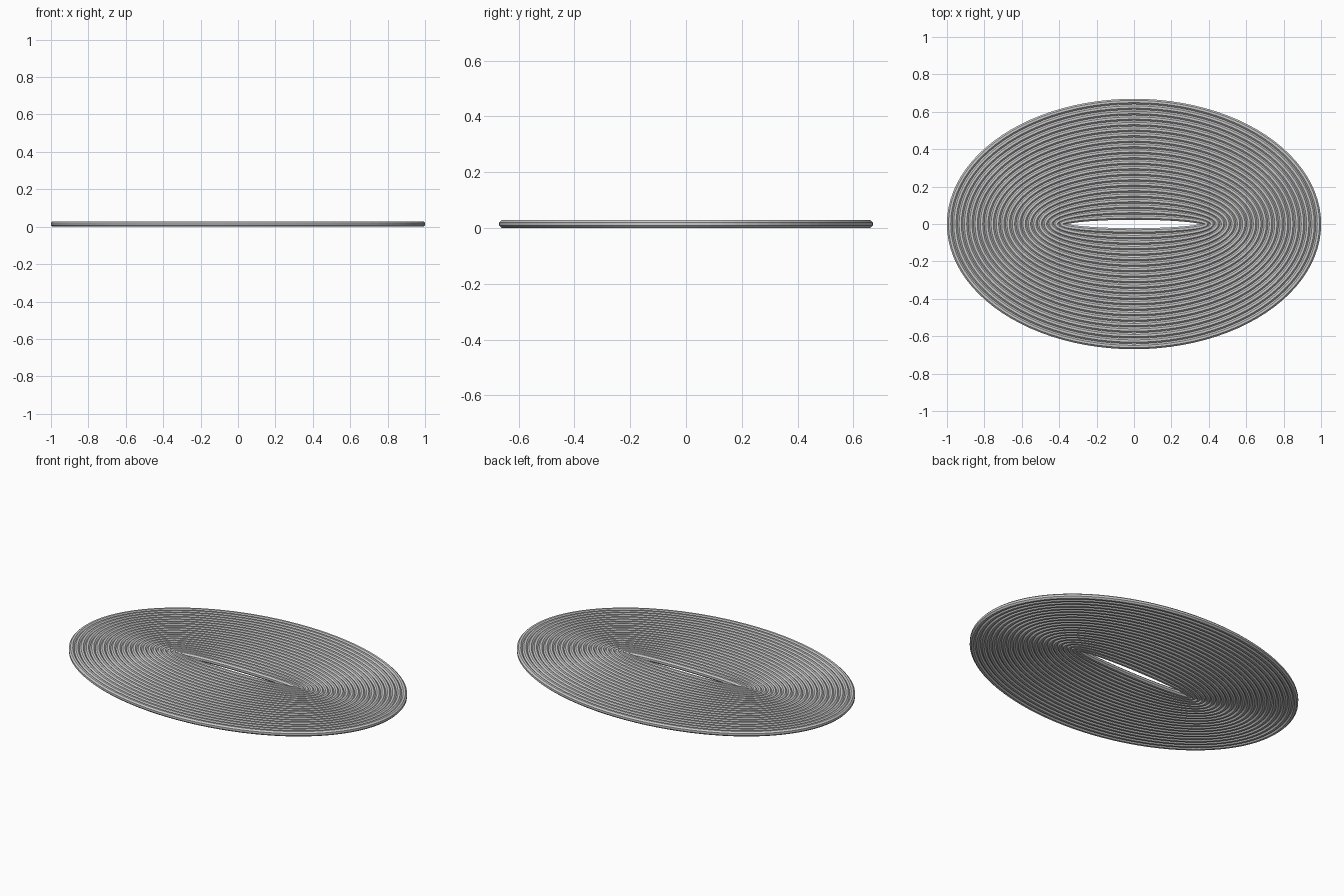
import bpy, bmesh
from math import sin, cos, pi, hypot

if "Cube" in bpy.data.objects:
    bpy.data.objects.remove(bpy.data.objects["Cube"])

RINGS, SEGS, SIDES, R = 22, 96, 8, 0.0145
OUTER, INNER = (0.986, 0.655), (0.388, 0.037)


def oval_cord(name, a, b):
    """Closed cord of octagonal section following an ellipse."""
    bm = bmesh.new()
    loops = []
    for i in range(SEGS):
        t = 2 * pi * i / SEGS
        x, y = a * cos(t), b * sin(t)
        nx, ny = b * cos(t), a * sin(t)
        n = hypot(nx, ny)
        loop = []
        for j in range(SIDES):
            p = 2 * pi * (j + 0.5) / SIDES
            k = R / cos(pi / SIDES)
            o = k * cos(p)
            loop.append(bm.verts.new((x + o * nx / n, y + o * ny / n, R + k * sin(p))))
        loops.append(loop)
    for i in range(SEGS):
        p, q = loops[i], loops[(i + 1) % SEGS]
        for j in range(SIDES):
            k = (j + 1) % SIDES
            bm.faces.new((p[j], q[j], q[k], p[k]))
    mesh = bpy.data.meshes.new(name)
    bm.to_mesh(mesh)
    bm.free()
    bpy.context.collection.objects.link(bpy.data.objects.new(name, mesh))


# Rug made of nested oval cords, from the central slit outwards
for r in range(RINGS):
    f = r / (RINGS - 1)
    a, b = (i + (o - i) * f for i, o in zip(INNER, OUTER))
    oval_cord(f"rug_cord_{r + 1:02d}", a, b)
